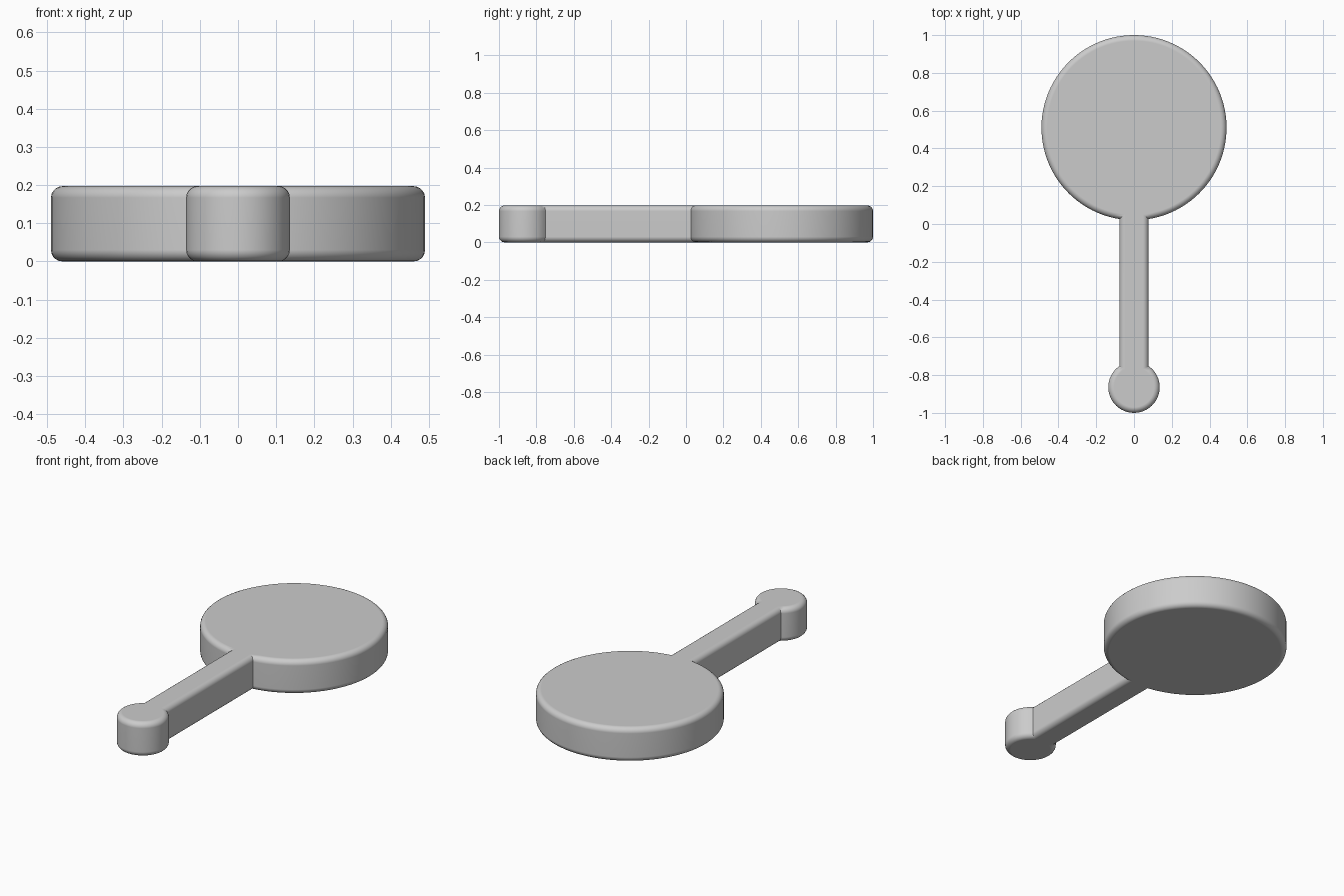
import bpy, bmesh
from math import asin, cos, sin, pi

if "Cube" in bpy.data.objects:
    bpy.data.objects.remove(bpy.data.objects["Cube"])

HEIGHT, BEVEL, HALF_W = 0.197, 0.03, 0.077


def arc(cy, r, start, end, n):
    """Points on a circle centred on x = 0."""
    return [(r * cos(start + (end - start) * i / n),
             cy + r * sin(start + (end - start) * i / n)) for i in range(n + 1)]


# Outline: large disc, then the knob; the gaps between the arcs form the straight handle
a = asin(HALF_W / 0.49)
b = asin(HALF_W / 0.136)
outline = arc(0.51, 0.49, -pi / 2 + a, 1.5 * pi - a, 96)
outline += arc(-0.864, 0.136, pi / 2 + b, 2.5 * pi - b, 40)

# Solid plate extruded from the outline
bm = bmesh.new()
base = bm.faces.new([bm.verts.new((x, y, 0)) for x, y in outline])
ext = bmesh.ops.extrude_face_region(bm, geom=[base], use_keep_orig=True)
top_verts = [g for g in ext["geom"] if isinstance(g, bmesh.types.BMVert)]
bmesh.ops.translate(bm, verts=top_verts, vec=(0, 0, HEIGHT))
bmesh.ops.recalc_face_normals(bm, faces=bm.faces)

# Rounded top and bottom rims
rims = [e for e in bm.edges if abs(e.verts[0].co.z - e.verts[1].co.z) < 1e-5]
bmesh.ops.bevel(bm, geom=rims, offset=BEVEL, offset_type='OFFSET', segments=5,
                profile=0.5, affect='EDGES', clamp_overlap=True)
mesh = bpy.data.meshes.new("paddle")
bm.to_mesh(mesh)
bm.free()
paddle = bpy.data.objects.new("paddle", mesh)
bpy.context.collection.objects.link(paddle)

# Smooth walls, crisp junctions, flat-shaded top and bottom
bpy.context.view_layer.objects.active = paddle
paddle.select_set(True)
bpy.ops.object.shade_smooth_by_angle(angle=pi / 6)
weighted = paddle.modifiers.new("flat_caps", 'WEIGHTED_NORMAL')
weighted.keep_sharp = True
